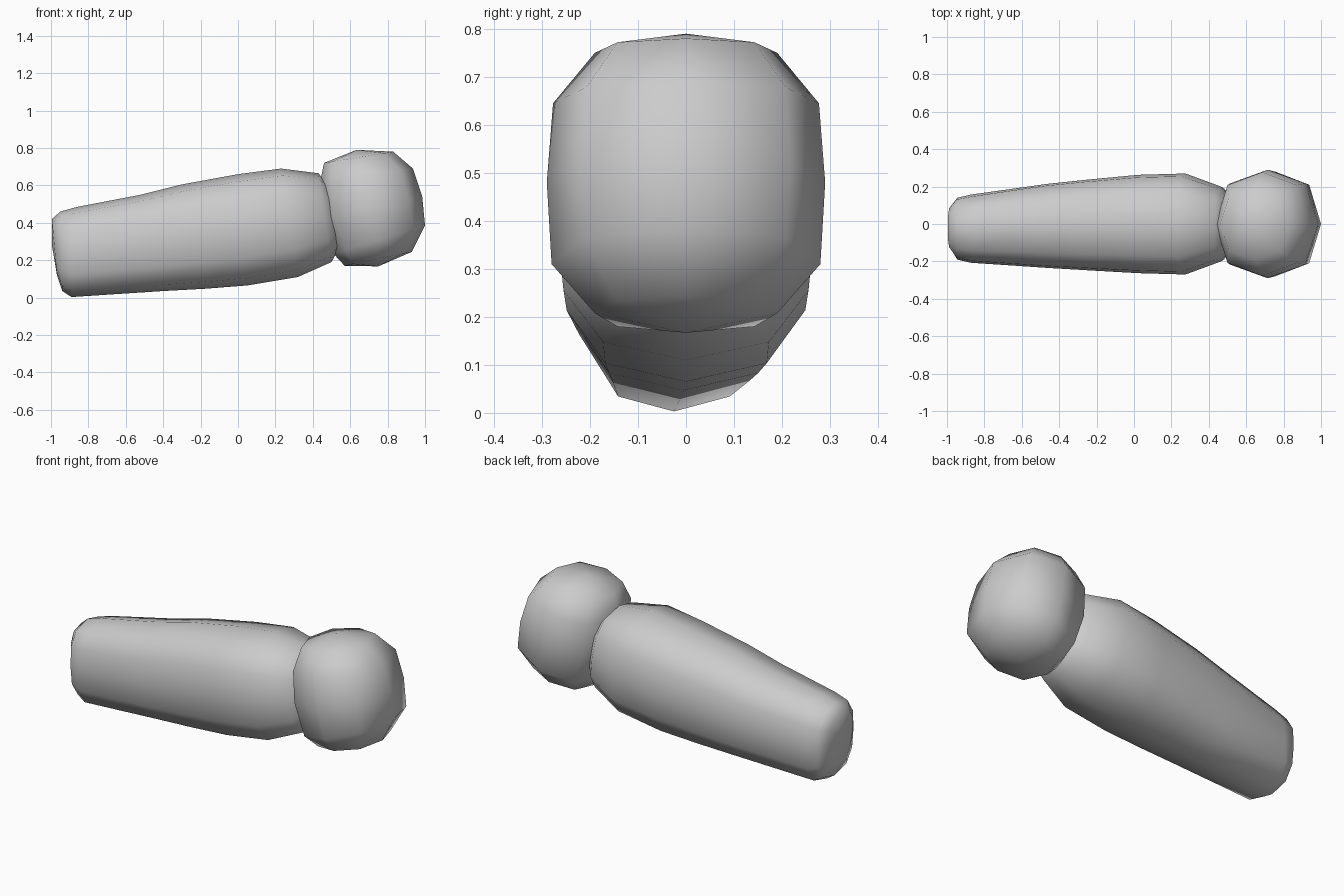
import bpy, bmesh, math
from mathutils import Vector

if "Cube" in bpy.data.objects:
    bpy.data.objects.remove(bpy.data.objects["Cube"], do_unlink=True)

GREY = bpy.data.materials.new("plain grey")
GREY.use_nodes = True
GREY.diffuse_color = (0.6, 0.6, 0.6, 1)
GREY.node_tree.nodes["Principled BSDF"].inputs["Base Color"].default_value = (0.6, 0.6, 0.6, 1)

# Unit cross-sections: (sideways, along the ring's long direction)
QUARTER = [(0, 1), (0.64, 0.87), (0.945, 0.5)]
LONG = (QUARTER + [(1, 0)] + [(a, -b) for a, b in QUARTER[:0:-1]])
LONG += [(-a, -b) for a, b in LONG]
EIGHT = [(0, 1), (0.75, 0.74), (1, 0), (0.75, -0.74),
         (0, -1), (-0.75, -0.74), (-1, 0), (-0.75, 0.74)]


def loft(name, section, rings, start, end):
    """Skin rings given as (end point, opposite end point, half width, y centre)."""
    bm = bmesh.new()
    loops = []
    for p, q, half, cy in rings:
        p, q = Vector((p[0], cy, p[1])), Vector((q[0], cy, q[1]))
        mid, axis = (p + q) / 2, (p - q) / 2
        loops.append([bm.verts.new(mid + axis * b + Vector((0, half * a, 0)))
                      for a, b in section])
    n = len(section)
    for r, s in zip(loops, loops[1:]):
        for i in range(n):
            j = (i + 1) % n
            bm.faces.new((r[i], r[j], s[j], s[i]))
    for loop, tip in ((loops[0], start), (loops[-1], end)):
        centre = bm.verts.new(tip)
        for i in range(n):
            bm.faces.new((loop[i], loop[(i + 1) % n], centre))
    bmesh.ops.recalc_face_normals(bm, faces=bm.faces)
    mesh = bpy.data.meshes.new(name)
    bm.to_mesh(mesh)
    bm.free()
    mesh.materials.append(GREY)
    mesh.shade_smooth()
    obj = bpy.data.objects.new(name, mesh)
    bpy.context.collection.objects.link(obj)
    return obj


# Tapered limb, rings run from the thin end to the joint (top point, bottom point)
loft("limb", LONG, [
    ((-0.995, 0.42), (-0.968, 0.12), 0.11, -0.02),
    ((-0.95, 0.46), (-0.94, 0.035), 0.165, -0.025),
    ((-0.86, 0.485), (-0.89, 0.003), 0.182, -0.025),
    ((-0.52, 0.55), (-0.4, 0.035), 0.225, -0.01),
    ((-0.3, 0.605), (-0.18, 0.047), 0.243, -0.005),
    ((0, 0.66), (0.05, 0.065), 0.263, 0),
    ((0.23, 0.69), (0.32, 0.11), 0.27, 0),
    ((0.43, 0.665), (0.5, 0.19), 0.2, 0),
    ((0.5, 0.58), (0.55, 0.28), 0.13, 0),
], (-0.995, -0.02, 0.28), (0.55, 0, 0.43))

# Rounded knob, tilted rings run from top to bottom (outer point, inner point)
loft("end_knob", EIGHT, [
    ((0.83, 0.78), (0.46, 0.72), 0.19, 0),
    ((0.935, 0.69), (0.435, 0.6), 0.277, 0),
    ((0.985, 0.54), (0.445, 0.42), 0.29, 0),
    ((1.0, 0.385), (0.51, 0.235), 0.28, 0),
    ((0.93, 0.245), (0.57, 0.17), 0.19, 0),
], (0.635, 0, 0.79), (0.75, 0, 0.167))
